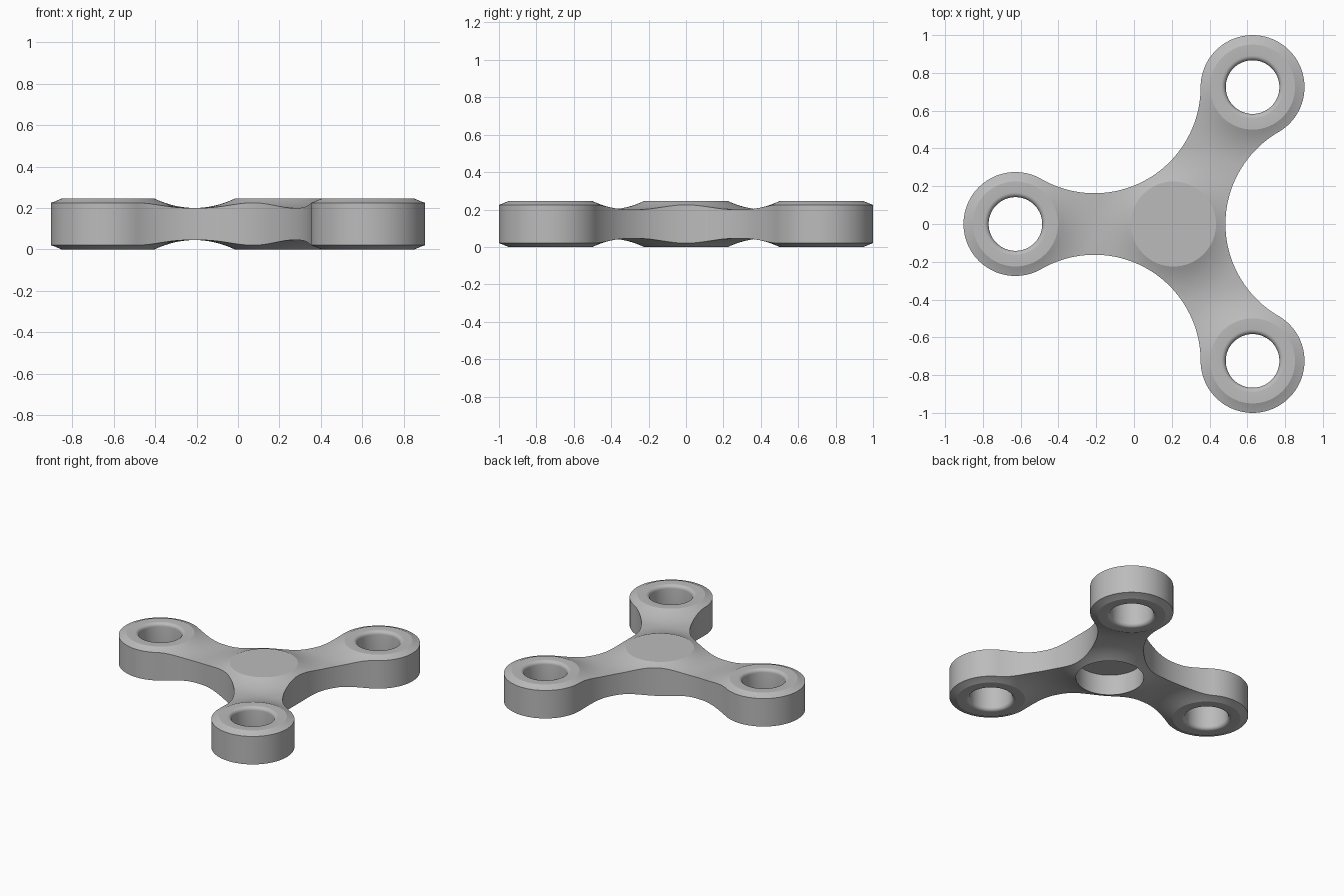
import bpy, bmesh, math
from math import sin, cos, sqrt, radians, pi

if "Cube" in bpy.data.objects:
    bpy.data.objects.remove(bpy.data.objects["Cube"])

D = 0.837          # hub centre to lobe centre
LOBE = 0.275       # outline radius of lobes and hub
GAP = D - LOBE     # radius of the concave sweeps between lobes
FLAT = 0.225       # radius of the flat raised discs
HOLE, FILLET = 0.142, 0.025
TOP, DIP = 0.245, 0.045
HUB = D / 4
CEILING = 0.15     # top of the blind bore under the hub

half_neck = D * sin(radians(60)) - GAP
CORNER = math.atan2(half_neck, D / 2)
SIXTY = radians(60)


def height(r):
    """Top height, falling from the disc rim to the middle of an arm."""
    if r <= FLAT:
        return TOP
    t = max(0.0, (D / 2 - r) / (D / 2 - FLAT))
    return TOP - DIP + DIP * t * t


def spread(a, b, n):
    return [a + (b - a) * i / n for i in range(n)]


def arm_angles():
    return (spread(-SIXTY, -CORNER, 16) + spread(-CORNER, CORNER, 14)
            + spread(CORNER, SIXTY, 16))


def outline(phi):
    """Distance to the outline at an angle measured from the arm."""
    phi = abs(phi)
    if phi <= CORNER + 1e-6:
        return D / 2 / cos(phi)
    if phi >= SIXTY:
        return LOBE
    d = SIXTY - phi
    return D * cos(d) - sqrt(GAP ** 2 - (D * sin(d)) ** 2)


def add_cell(bm, cx, cy, rays, hub):
    """Radial sheet around one centre; rays = (angle, outline radius, on seam)."""
    n = len(rays)

    def ring(fn):
        out = []
        for a, reach, _ in rays:
            r, z = fn(reach)
            out.append(bm.verts.new((cx + r * cos(a), cy + r * sin(a), z)))
        return out

    # inner profile, from the bottom up
    if hub:
        bottom_in, top_in = [(FLAT, CEILING), (FLAT, 0)], [(FLAT, TOP)]
    else:
        arc = [(HOLE + FILLET * (1 - cos(i * pi / 12)),
                TOP - FILLET * (1 - sin(i * pi / 12))) for i in range(7)]
        top_in = arc + [(FLAT, TOP)]
        bottom_in = [(r, TOP - z) for r, z in top_in]
    steps = [i / 12 for i in range(1, 13)]

    def slope(s, top):
        def fn(reach):
            r = FLAT + (reach - FLAT) * s
            return r, height(r) if top else TOP - height(r)
        return fn

    low = [ring(lambda _, p=p: p) for p in bottom_in] + [ring(slope(s, False)) for s in steps]
    high = [ring(lambda _, p=p: p) for p in top_in] + [ring(slope(s, True)) for s in steps]

    def bridge(a, b, skip=False):
        for i in range(n):
            j = (i + 1) % n
            if skip and rays[i][2] and rays[j][2]:
                continue
            bm.faces.new((a[i], a[j], b[j], b[i]))

    for rings in (low, high):
        for a, b in zip(rings, rings[1:]):
            bridge(a, b)
    bridge(low[-1], high[-1], skip=True)      # outer wall, open at arm seams
    if hub:
        bm.faces.new(high[0])                 # flat disc
        bm.faces.new(low[0])                  # bore ceiling
    else:
        bridge(low[0], high[0])               # through hole


def ray(arm, phi):
    return (arm + phi, outline(phi), abs(phi) <= CORNER + 1e-6)


bm = bmesh.new()
arms = [radians(60), radians(180), radians(300)]

# hub
add_cell(bm, HUB, 0, [ray(a, p) for a in arms for p in arm_angles()], True)

# three lobes, each facing the hub
for a in arms:
    angles = arm_angles() + spread(SIXTY, 2 * pi - SIXTY, 64)
    add_cell(bm, HUB + D * cos(a), D * sin(a), [ray(a + pi, p) for p in angles], False)

bmesh.ops.remove_doubles(bm, verts=bm.verts, dist=0.0002)
bmesh.ops.recalc_face_normals(bm, faces=bm.faces)

mesh = bpy.data.meshes.new("spinner_body")
bm.to_mesh(mesh)
bm.free()
body = bpy.data.objects.new("spinner_body", mesh)
bpy.context.collection.objects.link(body)

grey = bpy.data.materials.new("grey plastic")
grey.diffuse_color = (0.5, 0.5, 0.5, 1)
grey.use_nodes = True
grey.node_tree.nodes["Principled BSDF"].inputs["Base Color"].default_value = grey.diffuse_color
mesh.materials.append(grey)

bpy.context.view_layer.objects.active = body
body.select_set(True)
bpy.ops.object.shade_smooth_by_angle(angle=radians(22))
